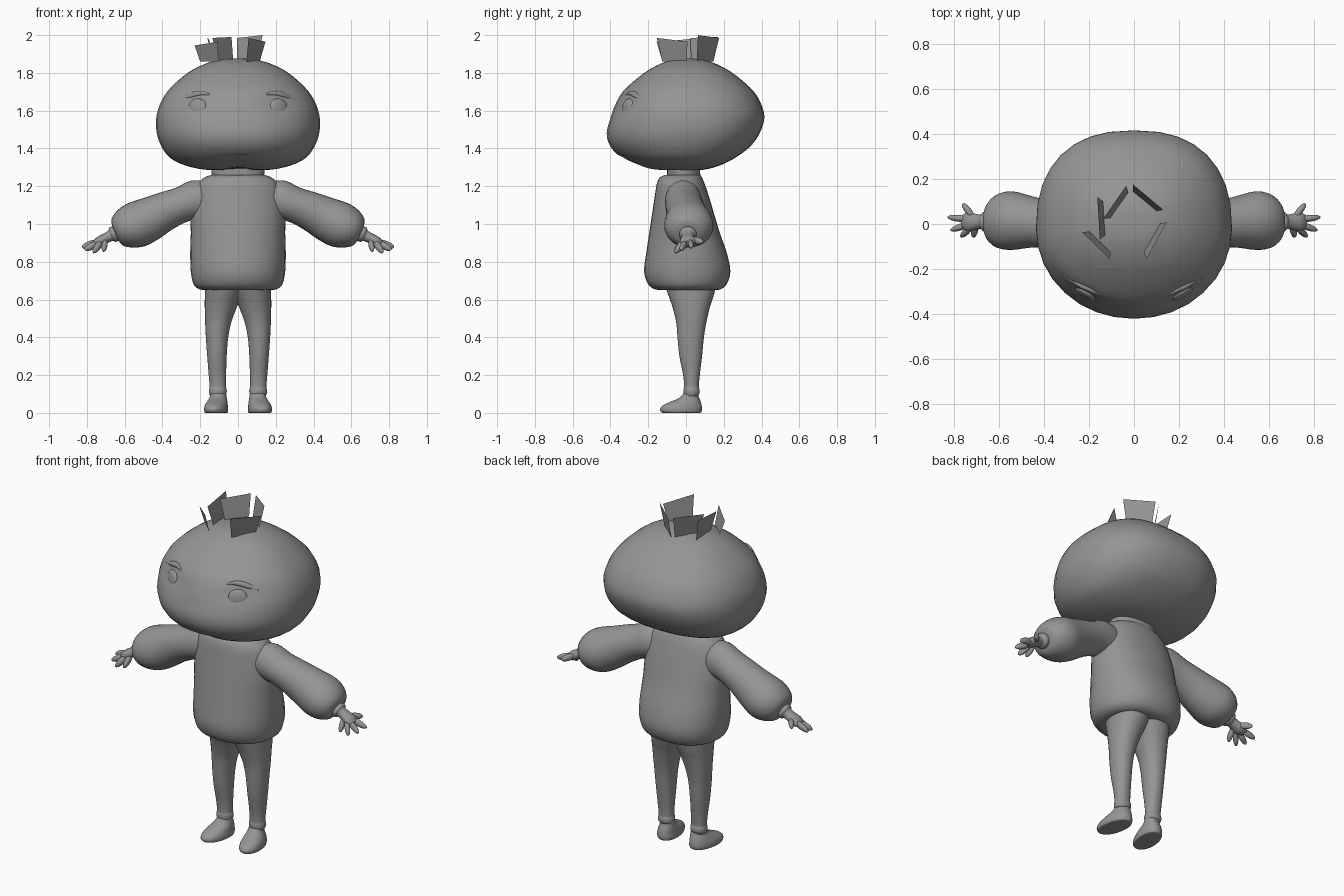
import bpy, bmesh, math
from mathutils import Vector

grey = bpy.data.materials.new("plain_grey")
grey.diffuse_color = (0.3, 0.3, 0.3, 1)
SEG = 32


def finish(name, bm, mirror=False, smooth=True):
    bmesh.ops.recalc_face_normals(bm, faces=bm.faces)
    me = bpy.data.meshes.new(name)
    bm.to_mesh(me)
    bm.free()
    me.materials.append(grey)
    ob = bpy.data.objects.new(name, me)
    bpy.context.collection.objects.link(ob)
    if mirror:
        ob.modifiers.new("mirror", 'MIRROR')
    if smooth:
        bpy.ops.object.select_all(action='DESELECT')
        bpy.context.view_layer.objects.active = ob
        ob.select_set(True)
        bpy.ops.object.shade_smooth_by_angle(angle=math.radians(60))
    return ob


def refine(rows, steps):
    """Smooth (Catmull-Rom) rows in between the given ones."""
    out = []
    for i in range(len(rows) - 1):
        a, b, c, d = rows[max(i - 1, 0)], rows[i], rows[i + 1], rows[min(i + 2, len(rows) - 1)]
        for s in range(steps):
            t = s / steps
            out.append([0.5 * (2 * q + (r - p) * t + (2 * p - 5 * q + 4 * r - w) * t * t
                               + (3 * q - p - 3 * r + w) * t ** 3) for p, q, r, w in zip(a, b, c, d)])
    return out + [list(rows[-1])]


def loft(name, rows, ring, steps=3, mirror=False, shape=None):
    bm = bmesh.new()
    rings = [[bm.verts.new(p) for p in ring(r)] for r in refine(rows, steps)]
    for a, b in zip(rings, rings[1:]):
        for i in range(SEG):
            j = (i + 1) % SEG
            bm.faces.new((a[i], a[j], b[j], b[i]))
    bm.faces.new(rings[0])
    bm.faces.new(rings[-1])
    if shape:
        for v in bm.verts:
            shape(v.co)
    return finish(name, bm, mirror)


ANGLES = [2 * math.pi * i / SEG for i in range(SEG)]


def power(v, n):
    return math.copysign(abs(v) ** (2 / n), v)


def slab(r):
    """Level ring: z, x from, x to, y front, y back, optional widest y."""
    z, x0, x1, yf, yb = r[:5]
    yc = r[5] if len(r) > 5 else (yf + yb) / 2
    n = 2.4 if len(r) > 5 else 2.2
    pts = []
    for a in ANGLES:
        c, s = math.cos(a), math.sin(a)
        k = n if s > 0 else 2.05
        pts.append(((x0 + x1) / 2 + (x1 - x0) / 2 * power(c, k),
                    yc + power(s, k) * (yb - yc if s > 0 else yc - yf), z))
    return pts


def sleeve_ring(r):
    """Ring across the drooping arm: x, y, z, radius across, radius in y."""
    x, y, z, rv, ry = r
    return [(x + 0.40 * rv * math.cos(a), y + ry * math.sin(a), z + 0.917 * rv * math.cos(a)) for a in ANGLES]


def ball(name, loc, radii, rot=None, mirror=True):
    bm = bmesh.new()
    bmesh.ops.create_uvsphere(bm, u_segments=16, v_segments=10, radius=1)
    for v in bm.verts:
        p = Vector((v.co.x * radii[0], v.co.y * radii[1], v.co.z * radii[2]))
        if rot:
            p = rot @ p
        v.co = p + Vector(loc)
    return finish(name, bm, mirror)


# head, with soft eye sockets, brow ridges and a lifted chin centre
def face(co):
    if co.y < -0.1:
        ax = abs(co.x)
        co.y += 0.018 * math.exp(-((ax - 0.22) / 0.08) ** 2 - ((co.z - 1.63) / 0.05) ** 2)
        if co.z < 1.36:
            co.z += 0.015 * math.exp(-(ax / 0.06) ** 2)


head_rows = [(z, -w, w, f, b, c) for z, w, f, b, c in (
    (1.285, 0.10, -0.13, 0.04, -0.05), (1.288, 0.18, -0.19, 0.10, -0.04),
    (1.31, 0.28, -0.26, 0.18, -0.03), (1.35, 0.36, -0.34, 0.26, -0.02),
    (1.41, 0.405, -0.40, 0.34, -0.02), (1.48, 0.43, -0.42, 0.39, -0.02),
    (1.56, 0.433, -0.40, 0.415, -0.02), (1.63, 0.415, -0.375, 0.40, -0.02),
    (1.70, 0.375, -0.335, 0.36, -0.02), (1.77, 0.305, -0.26, 0.285, -0.01),
    (1.82, 0.235, -0.19, 0.215, 0.0), (1.855, 0.155, -0.12, 0.14, 0.01),
    (1.872, 0.08, -0.06, 0.08, 0.01), (1.876, 0.01, 0.0, 0.02, 0.01))]
loft("head", head_rows, slab, 3, shape=face)


def face_y(x, z):
    rows = refine(head_rows, 8)
    r = min(rows, key=lambda q: abs(q[0] - z))
    p = Vector((x, r[5] - (r[5] - r[3]) * math.sqrt(max(0, 1 - (x / r[2]) ** 2)), z))
    face(p)
    return p.y


# eyes and brows
turn = Vector((0.5, -0.85, 0.15)).to_track_quat('-Y', 'Z').to_matrix()
ball("eye", (0.215, face_y(0.215, 1.615) + 0.008, 1.615), (0.055, 0.018, 0.05), turn)
brow = [(x, face_y(x, z) + 0.004, z, r) for x, z, r in (
    (0.15, 1.685, 0.004), (0.19, 1.692, 0.013), (0.235, 1.685, 0.015), (0.27, 1.672, 0.012), (0.305, 1.66, 0.004))]
loft("brow", brow, lambda r: [(r[0], r[1] + r[3] * math.sin(a), r[2] + r[3] * math.cos(a)) for a in ANGLES],
     3, mirror=True)

# neck
loft("neck", [(1.22, -0.13, 0.13, -0.10, 0.08), (1.27, -0.14, 0.14, -0.10, 0.075),
              (1.33, -0.14, 0.14, -0.10, 0.07)], slab)

# jumper body
loft("jumper", [(z, -w, w, f, b) for z, w, f, b in (
    (0.652, 0.16, -0.12, 0.15), (0.653, 0.20, -0.16, 0.18), (0.68, 0.235, -0.20, 0.215),
    (0.75, 0.25, -0.222, 0.235), (0.85, 0.253, -0.21, 0.215), (0.95, 0.25, -0.195, 0.18),
    (1.05, 0.25, -0.18, 0.15), (1.15, 0.235, -0.165, 0.12), (1.21, 0.215, -0.155, 0.10),
    (1.245, 0.18, -0.14, 0.085), (1.26, 0.14, -0.11, 0.075))], slab)

# puffed sleeves
loft("sleeve", [(0.10, -0.02, 1.13, 0.10, 0.08), (0.20, -0.015, 1.13, 0.11, 0.095),
                (0.29, -0.01, 1.105, 0.095, 0.10), (0.38, 0.0, 1.07, 0.102, 0.105),
                (0.46, 0.01, 1.03, 0.115, 0.115), (0.54, 0.015, 0.995, 0.122, 0.13),
                (0.60, 0.013, 0.972, 0.105, 0.12), (0.64, 0.01, 0.955, 0.075, 0.085),
                (0.65, 0.01, 0.95, 0.035, 0.04)], sleeve_ring, mirror=True)
# wrist cuff and palm
loft("wrist", [(0.63, 0.01, 0.957, 0.03, 0.036), (0.645, 0.01, 0.95, 0.041, 0.045),
               (0.665, 0.01, 0.943, 0.041, 0.044), (0.675, 0.01, 0.938, 0.03, 0.032),
               (0.70, 0.01, 0.925, 0.027, 0.035), (0.735, 0.01, 0.908, 0.026, 0.042),
               (0.76, 0.01, 0.896, 0.015, 0.03)], sleeve_ring, mirror=True)
# fingers and thumb
for i, (start, tip) in enumerate((
        ((0.71, 0.025, 0.92), (0.757, 0.088, 0.905)), ((0.73, 0.02, 0.91), (0.823, 0.03, 0.878)),
        ((0.73, 0.0, 0.905), (0.81, -0.027, 0.865)), ((0.72, -0.01, 0.91), (0.765, -0.055, 0.85)),
        ((0.70, -0.005, 0.915), (0.712, -0.055, 0.858)))):
    a, b = Vector(start), Vector(tip)
    rot = (b - a).to_track_quat('Z', 'Y').to_matrix()
    ball(f"finger_{i + 1}", (a + b) / 2, (0.015, 0.019, (b - a).length / 2 + 0.004), rot)

# trouser legs, with a rolled hem at the ankle
loft("leg", [(0.67, -0.04, 0.175, -0.11, 0.16), (0.60, -0.01, 0.176, -0.085, 0.14),
             (0.555, 0.008, 0.176, -0.07, 0.125), (0.48, 0.035, 0.174, -0.052, 0.108),
             (0.40, 0.052, 0.17, -0.045, 0.095), (0.30, 0.06, 0.163, -0.035, 0.085),
             (0.20, 0.063, 0.155, -0.015, 0.073), (0.14, 0.064, 0.15, -0.01, 0.068),
             (0.125, 0.06, 0.153, -0.013, 0.072), (0.105, 0.06, 0.153, -0.013, 0.072),
             (0.09, 0.066, 0.148, -0.008, 0.062)], slab, mirror=True)

# feet, toes turned slightly out
def toe_out(co):
    co.x -= 0.12 * (co.y + 0.02)


loft("foot", [(0.0, 0.065, 0.165, -0.115, 0.07), (0.003, 0.055, 0.175, -0.13, 0.08),
              (0.02, 0.053, 0.178, -0.138, 0.085), (0.04, 0.056, 0.174, -0.122, 0.083),
              (0.06, 0.06, 0.165, -0.08, 0.078), (0.08, 0.065, 0.155, -0.035, 0.07),
              (0.11, 0.07, 0.145, -0.008, 0.06)], slab, mirror=True, shape=toe_out)

# ring of flat crown leaves, wider and leaning outward at the top
for i, (x0, y0, x1, y1, zb, zt0, zt1) in enumerate((
        (-0.15, 0.11, -0.14, -0.06, 1.86, 1.99, 1.97), (-0.215, -0.035, -0.105, -0.14, 1.86, 1.945, 1.965),
        (-0.12, 0.025, -0.03, 0.155, 1.865, 1.985, 1.99), (-0.005, 0.16, 0.115, 0.06, 1.86, 1.985, 2.0),
        (0.13, 0.005, 0.05, -0.14, 1.86, 1.965, 1.985))):
    a, b = Vector((x0, y0, 0)), Vector((x1, y1, 0))
    side = (b - a) * 0.06
    out = Vector((b.y - a.y, a.x - b.x, 0)).normalized() * 0.012
    if out.dot((a + b) / 2 - Vector((-0.03, 0.01, 0))) < 0:
        out = -out
    bm = bmesh.new()
    pts = (a + side - out, b - side - out, b + side + out, a - side + out)
    bm.faces.new([bm.verts.new((p.x, p.y, z)) for p, z in zip(pts, (zb, zb, zt1, zt0))])
    finish(f"crown_leaf_{i + 1}", bm, smooth=False)
